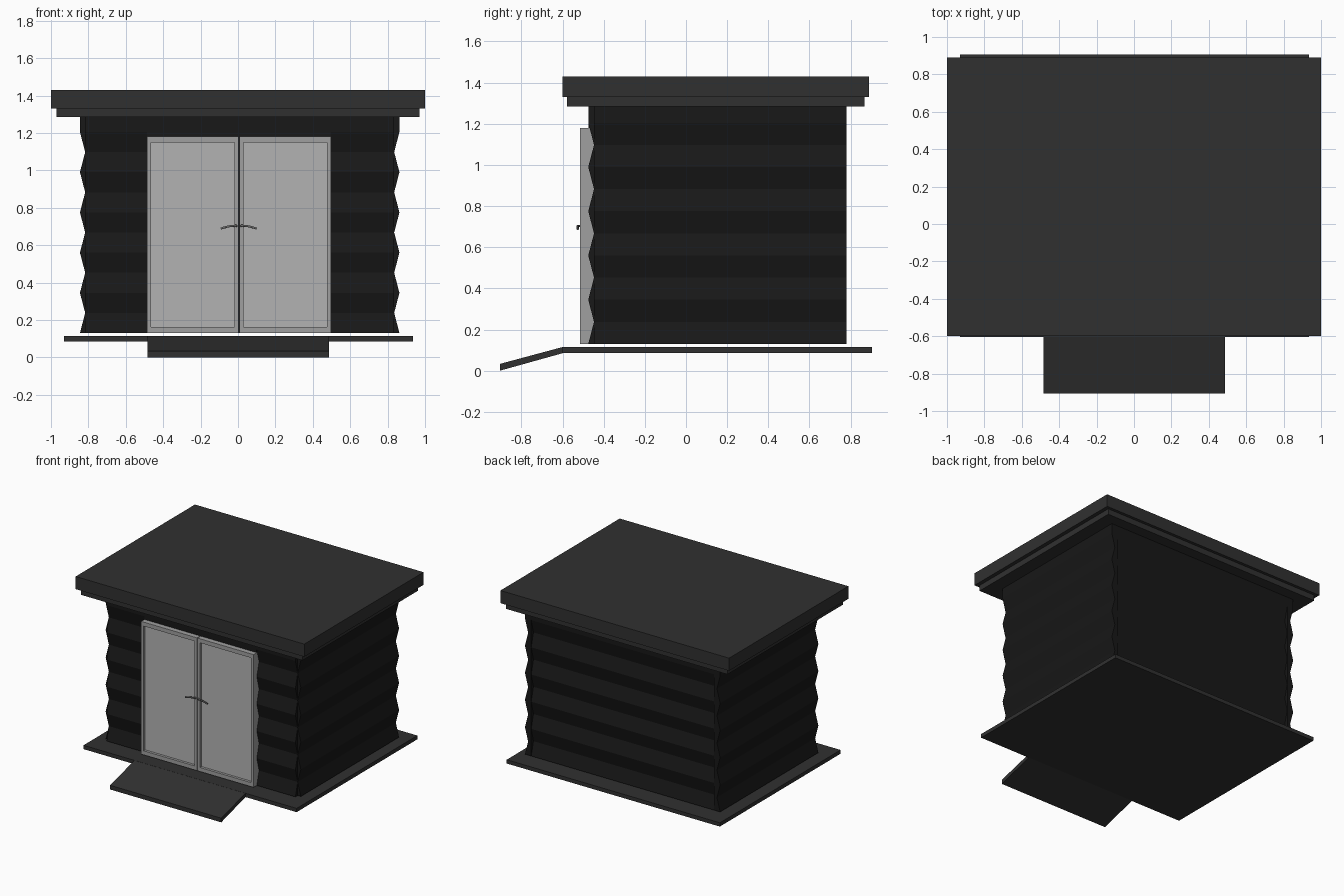
import bpy, bmesh, math
from mathutils import Vector

if "Cube" in bpy.data.objects:
    bpy.data.objects.remove(bpy.data.objects["Cube"])


def material(name, v):
    m = bpy.data.materials.new(name)
    m.diffuse_color = (v, v, v, 1)
    m.use_nodes = True
    m.node_tree.nodes["Principled BSDF"].inputs["Base Color"].default_value = m.diffuse_color
    return m


ROOF = material("charcoal", 0.03)
WALL = material("black_siding", 0.009)
FRAME = material("door_grey", 0.35)
PANEL = material("panel_grey", 0.45)
METAL = material("handle_grey", 0.15)


def finish(name, bm, mat):
    bmesh.ops.recalc_face_normals(bm, faces=bm.faces)
    me = bpy.data.meshes.new(name)
    bm.to_mesh(me)
    bm.free()
    ob = bpy.data.objects.new(name, me)
    bpy.context.collection.objects.link(ob)
    me.materials.append(mat)
    return ob


def prism(name, pts, move, mat):
    """Closed polygon of 3D points swept along a vector."""
    bm = bmesh.new()
    face = bm.faces.new([bm.verts.new(p) for p in pts])
    ext = bmesh.ops.extrude_face_region(bm, geom=[face])
    bmesh.ops.translate(bm, vec=Vector(move),
                        verts=[g for g in ext["geom"] if isinstance(g, bmesh.types.BMVert)])
    return finish(name, bm, mat)


def box(name, x0, x1, y0, y1, z0, z1, mat):
    pts = [(x0, y0, z0), (x1, y0, z0), (x1, y1, z0), (x0, y1, z0)]
    return prism(name, pts, (0, 0, z1 - z0), mat)


Z0, Z1, PITCH, RIBS = 0.13, 1.287, 0.215, 5


def siding(name, axis, outer, sign, a, b, depth=0.028, back=0.055):
    """Zigzag wall panel facing sign*axis, running from a to b on the other axis."""
    prof = [(0, Z0)]
    for i in range(RIBS):
        prof += [(depth, Z0 + (i + 0.5) * PITCH), (0, Z0 + (i + 1) * PITCH)]
    prof += [(0, Z1), (back, Z1), (back, Z0)]
    if axis == "x":
        return prism(name, [(outer - sign * d, a, z) for d, z in prof], (0, b - a, 0), WALL)
    return prism(name, [(a, outer - sign * d, z) for d, z in prof], (b - a, 0, 0), WALL)


# Roof and fascia
box("roof_slab", -1, 1, -0.6, 0.89, 1.33, 1.43, ROOF)
box("roof_fascia", -0.97, 0.97, -0.578, 0.867, 1.285, 1.33, ROOF)

# Base and entrance ramp
box("base_slab", -0.93, 0.935, -0.603, 0.905, 0.085, 0.115, ROOF)
prism("ramp", [(-0.485, -0.6, 0.115), (-0.485, -0.905, 0.033),
               (-0.485, -0.905, 0.0), (-0.485, -0.6, 0.085)], (0.972, 0, 0), ROOF)

# Ribbed walls
siding("left_wall", "x", -0.845, -1, -0.447, 0.78)
siding("right_wall", "x", 0.863, 1, -0.447, 0.78)
siding("back_wall", "y", 0.78, 1, -0.79, 0.81)
siding("front_wall_left", "y", -0.475, -1, -0.817, -0.485)
siding("front_wall_right", "y", -0.475, -1, 0.495, 0.835)
box("door_header", -0.486, 0.496, -0.475, -0.42, 1.18, Z1, WALL)

# Double doors: stiles, rails and recessed panel
for side, x0, x1 in (("left", -0.487, 0.002), ("right", 0.007, 0.497)):
    w, r = 0.022, 0.032
    ya, yb = -0.515, -0.425
    box(side + "_door_outer_stile", x0, x0 + w, ya, yb, 0.13, 1.18, FRAME)
    box(side + "_door_inner_stile", x1 - w, x1, ya, yb, 0.13, 1.18, FRAME)
    box(side + "_door_bottom_rail", x0 + w, x1 - w, ya, yb, 0.13, 0.13 + r, FRAME)
    box(side + "_door_top_rail", x0 + w, x1 - w, ya, yb, 1.18 - r, 1.18, FRAME)
    box(side + "_door_panel", x0 + w, x1 - w, -0.495, -0.445, 0.13 + r, 1.18 - r, PANEL)

# Curved lever handles
for side, s in (("left", -1), ("right", 1)):
    cu = bpy.data.curves.new(side + "_handle", "CURVE")
    cu.dimensions = "3D"
    cu.bevel_depth = 0.006
    cu.bevel_resolution = 1
    cu.use_fill_caps = True
    sp = cu.splines.new("POLY")
    path = [(0.012, -0.51, 0.702), (0.014, -0.526, 0.704)]
    path += [(0.014 + 0.082 * t / 5, -0.526, 0.704 - 0.016 * (t / 5) ** 2) for t in range(1, 6)]
    sp.points.add(len(path) - 1)
    for p, (x, y, z) in zip(sp.points, path):
        p.co = (0.004 + s * x, y, z, 1)
    ob = bpy.data.objects.new(side + "_handle", cu)
    bpy.context.collection.objects.link(ob)
    cu.materials.append(METAL)
